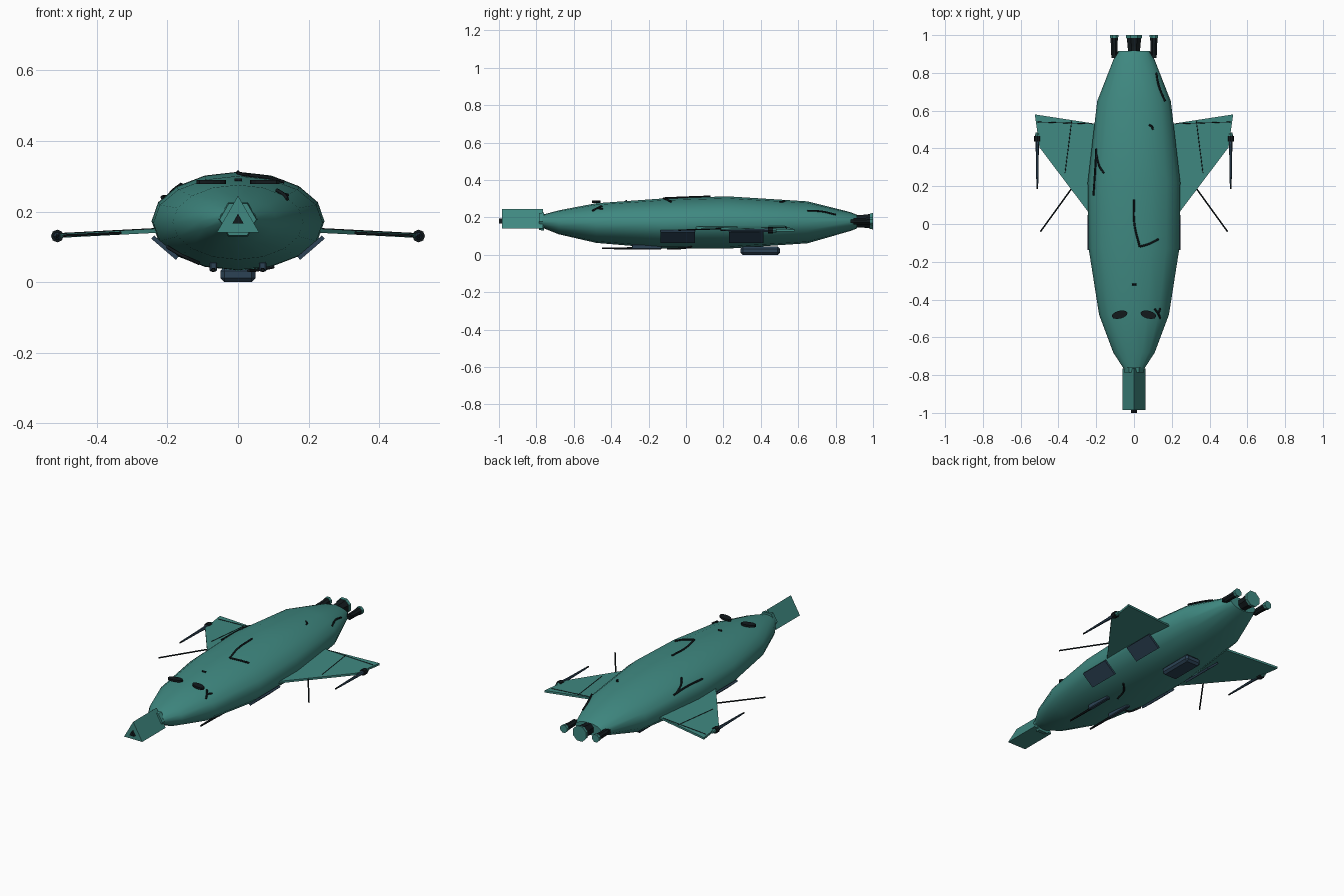
import bpy, bmesh, math
from mathutils import Vector, Matrix

if "Cube" in bpy.data.objects:
    bpy.data.objects.remove(bpy.data.objects["Cube"])


def material(name, rgb):
    m = bpy.data.materials.new(name)
    m.diffuse_color = (*rgb, 1)
    m.use_nodes = True
    m.node_tree.nodes["Principled BSDF"].inputs["Base Color"].default_value = m.diffuse_color
    return m


TEAL = material("teal", (0.05, 0.25, 0.22))
DARK = material("dark", (0.006, 0.010, 0.012))
BLUE = material("slate_blue", (0.025, 0.055, 0.09))


def finish(name, bm, mat, smooth=None):
    bmesh.ops.recalc_face_normals(bm, faces=bm.faces)
    me = bpy.data.meshes.new(name)
    bm.to_mesh(me)
    bm.free()
    ob = bpy.data.objects.new(name, me)
    bpy.context.collection.objects.link(ob)
    me.materials.append(mat)
    if smooth:
        bpy.ops.object.select_all(action='DESELECT')
        ob.select_set(True)
        bpy.context.view_layer.objects.active = ob
        bpy.ops.object.shade_smooth_by_angle(angle=math.radians(smooth))
    return ob


def loft(name, stations, sides, mat, x=0, phase=0, smooth=None):
    """Rings along y, each station = (y, half width, z centre, half height)."""
    bm = bmesh.new()
    rings = []
    for y, w, zc, h in stations:
        angles = [phase + 2 * math.pi * i / sides for i in range(sides)]
        rings.append([bm.verts.new((x + w * math.cos(a), y, zc + h * math.sin(a))) for a in angles])
    for a, b in zip(rings, rings[1:]):
        for i in range(sides):
            j = (i + 1) % sides
            bm.faces.new((a[i], a[j], b[j], b[i]))
    bm.faces.new(rings[0])
    bm.faces.new(rings[-1])
    return finish(name, bm, mat, smooth)


def tube(name, profile, x, z, sides, mat, phase=0):
    """Round part along y; profile = (y, radius)."""
    return loft(name, [(y, r, z, r) for y, r in profile], sides, mat, x, phase)


def box(name, centre, size, mat, tilt=0, bevel=0):
    bm = bmesh.new()
    bmesh.ops.create_cube(bm, size=1)
    bmesh.ops.scale(bm, vec=size, verts=bm.verts)
    if bevel:
        bmesh.ops.bevel(bm, geom=bm.edges[:], offset=bevel, segments=1, affect='EDGES')
    bmesh.ops.transform(bm, verts=bm.verts,
                        matrix=Matrix.Translation(centre) @ Matrix.Rotation(tilt, 4, 'Y'))
    return finish(name, bm, mat)


def cable(name, pts, radius, mat=DARK):
    cu = bpy.data.curves.new(name, 'CURVE')
    cu.dimensions = '3D'
    cu.bevel_depth = radius
    cu.bevel_resolution = 1
    cu.resolution_u = 6
    cu.use_fill_caps = True
    sp = cu.splines.new('BEZIER')
    sp.bezier_points.add(len(pts) - 1)
    for bp, p in zip(sp.bezier_points, pts):
        bp.co = p
        bp.handle_left_type = bp.handle_right_type = 'AUTO'
    ob = bpy.data.objects.new(name, cu)
    bpy.context.collection.objects.link(ob)
    cu.materials.append(mat)


# Hull
HULL = [(-0.77, 0.052, 0.18, 0.034), (-0.68, 0.11, 0.174, 0.064), (-0.48, 0.185, 0.17, 0.106),
        (-0.13, 0.24, 0.168, 0.133), (0.22, 0.245, 0.173, 0.14), (0.65, 0.195, 0.174, 0.112),
        (0.88, 0.105, 0.178, 0.05), (0.915, 0.085, 0.178, 0.036)]
loft("hull", HULL, 16, TEAL, smooth=40)


def on_hull(x, y, side=1, lift=0.003):
    for a, b in zip(HULL, HULL[1:]):
        if a[0] <= y <= b[0]:
            t = (y - a[0]) / (b[0] - a[0])
            w, zc, h = (a[k] + t * (b[k] - a[k]) for k in (1, 2, 3))
            return (x, y, zc + side * (h * math.sqrt(max(0, 1 - (x / w) ** 2)) + lift))


# Triangular nose barrel, collar and bore
tube("nose_collar", [(-0.785, 0.052), (-0.76, 0.056)], 0, 0.178, 6, TEAL)
tube("nose_barrel", [(-0.985, 0.069), (-0.765, 0.069)], 0, 0.176, 3, TEAL, math.pi / 2)
tube("nose_bore", [(-1.0, 0.018), (-0.97, 0.018)], 0, 0.176, 3, DARK, math.pi / 2)

# Engines with teal rear caps
for name, x, r in (("centre", 0, 0.045), ("left", -0.105, 0.023), ("right", 0.105, 0.023)):
    tube(name + "_engine", [(0.895, r * 0.78), (0.94, r * 0.8), (0.985, r * 0.93)],
         x, 0.18, 8, DARK, math.pi / 8)
    tube(name + "_engine_cap", [(0.984, r), (1.0, r * 1.05)], x, 0.18, 8, TEAL, math.pi / 8)
for s in (-1, 1):
    box("engine_strut", (s * 0.085, 0.895, 0.18), (0.07, 0.03, 0.02), DARK)

WING = [(0.15, -0.05), (0.243, 0.065), (0.33, 0.18), (0.50, 0.405), (0.525, 0.58), (0.2, 0.53), (0.15, 0.525)]


def wing_z(x):
    return 0.158 - 0.052 * x


for s, side in ((-1, "left"), (1, "right")):
    # Wing slab
    bm = bmesh.new()
    top = [bm.verts.new((s * x, y, wing_z(x) + 0.006)) for x, y in WING]
    low = [bm.verts.new((s * x, y, wing_z(x) - 0.006)) for x, y in WING]
    bm.faces.new(top)
    bm.faces.new(low)
    for i in range(len(WING)):
        j = (i + 1) % len(WING)
        bm.faces.new((top[i], top[j], low[j], low[i]))
    finish(side + "_wing", bm, TEAL)
    # Wing seams
    for a, b in (((0.33, 0.545), (0.365, 0.27)), ((0.22, 0.53), (0.51, 0.54))):
        cable(side + "_wing_seam", [(s * x, y, wing_z(x) + 0.006) for x, y in (a, b)], 0.002)
    # Slanted antenna
    cable(side + "_antenna", [(s * 0.325, 0.195, 0.14), (s * 0.495, -0.04, 0.132)], 0.004)
    # Wing-tip gun
    tube(side + "_tip_gun_barrel", [(0.185, 0.004), (0.34, 0.006)], s * 0.512, 0.131, 6, DARK)
    tube(side + "_tip_gun_body", [(0.21, 0.005), (0.38, 0.008), (0.44, 0.011)], s * 0.512, 0.131, 6, BLUE)
    tube(side + "_tip_gun_ring", [(0.438, 0.018), (0.465, 0.018)], s * 0.512, 0.131, 8, DARK)
    tube(side + "_tip_gun_cap", [(0.46, 0.012), (0.485, 0.01)], s * 0.512, 0.131, 8, TEAL)
    # Slanted lower side panels
    for y in (-0.045, 0.322):
        box(side + "_side_panel", (s * 0.207, y, 0.098), (0.092, 0.185, 0.012), BLUE, -s * 0.71)
    # Chin guns
    box(side + "_chin_gun_body", (s * 0.07, -0.21, 0.044), (0.022, 0.16, 0.028), BLUE, 0, 0.004)
    tube(side + "_chin_gun_barrel", [(-0.45, 0.005), (-0.28, 0.007)], s * 0.07, 0.035, 6, DARK)
    # Slanted eye slits
    bm = bmesh.new()
    bmesh.ops.create_cone(bm, cap_ends=True, segments=12, radius1=1, radius2=1, depth=1)
    bmesh.ops.scale(bm, vec=(0.043, 0.021, 0.012), verts=bm.verts)
    bmesh.ops.transform(bm, verts=bm.verts, matrix=Matrix.Translation((s * 0.076, -0.48, 0.284))
                        @ Matrix.Rotation(s * -0.25, 4, 'Z'))
    finish(side + "_eye", bm, DARK)

# Belly pod
box("belly_pod", (0, 0.397, 0.022), (0.1, 0.21, 0.044), BLUE, 0, 0.012)

# Loose cables draped over the hull: (side, points)
CABLES = [
    (1, [(0, 0.13), (0.002, 0.0), (0.03, -0.12)]),
    (1, [(0.03, -0.12), (0.08, -0.105), (0.13, -0.08)]),
    (1, [(-0.2, 0.4), (-0.205, 0.3), (-0.215, 0.15)]),
    (1, [(-0.2, 0.37), (-0.185, 0.31), (-0.16, 0.27)]),
    (1, [(0.118, 0.8), (0.132, 0.73), (0.165, 0.65)]),
    (1, [(0.08, 0.525), (0.095, 0.515), (0.1, 0.5)]),
    (1, [(0.11, -0.45), (0.128, -0.475), (0.14, -0.5)]),
    (1, [(0.128, -0.478), (0.14, -0.445)]),
    (1, [(-0.01, -0.32), (0.012, -0.32)]),
    (-1, [(0.1, 0.03), (0.055, -0.02), (0.03, -0.1)]),
    (-1, [(-0.2, -0.18), (-0.16, -0.22), (-0.11, -0.2)]),
]
for side, pts in CABLES:
    cable("hull_cable", [on_hull(x, y, side) for x, y in pts], 0.005)
